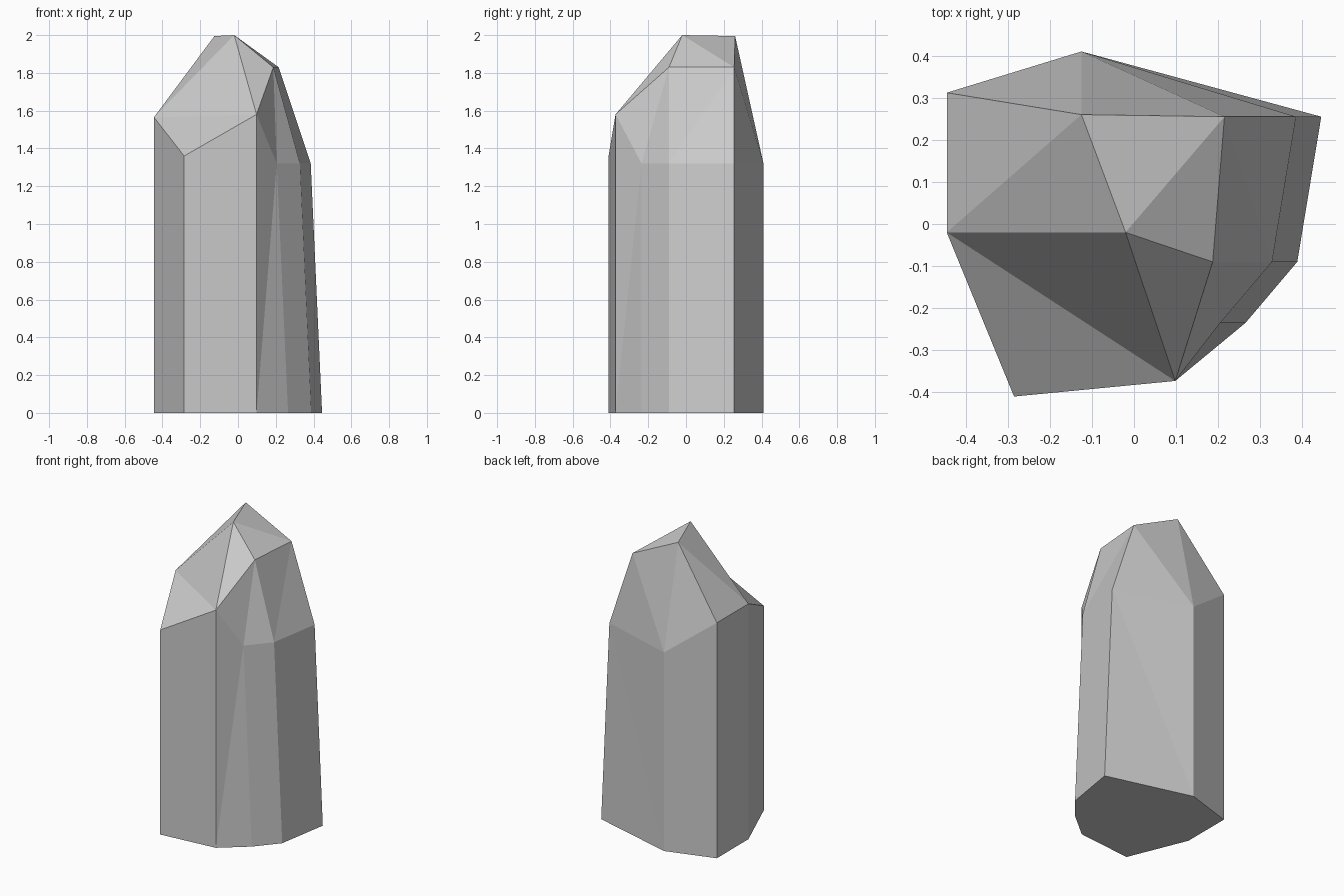
import bpy
import bmesh

cube = bpy.data.objects.get("Cube")
if cube:
    bpy.data.objects.remove(cube, do_unlink=True)

# Pale grey mineral
stone = bpy.data.materials.new("pale_grey_stone")
stone.use_nodes = True
grey = (0.6, 0.6, 0.6, 1.0)
stone.diffuse_color = grey
stone.node_tree.nodes["Principled BSDF"].inputs["Base Color"].default_value = grey

# Column corners, counter-clockwise: base x, y, then shoulder lean in x and height
corners = [
    (-0.285, -0.41, 0.0, 1.36),
    (0.098, -0.373, 0.0, 1.58),
    (0.265, -0.235, -0.06, 1.32),
    (0.388, -0.09, -0.06, 1.32),
    (0.445, 0.255, -0.06, 1.32),
    (-0.125, 0.41, 0.0, 1.32),
    (-0.445, 0.312, 0.0, 1.565),
    (-0.445, -0.02, 0.0, 1.565),
]

bm = bmesh.new()
base = [bm.verts.new((x, y, 0)) for x, y, lean, z in corners]
rim = [bm.verts.new((x + lean, y, z)) for x, y, lean, z in corners]

# Crown points
peak = bm.verts.new((-0.02, -0.02, 2.0))
ridge = bm.verts.new((-0.125, 0.26, 1.995))
right_front = bm.verts.new((0.187, -0.09, 1.83))
right_back = bm.verts.new((0.215, 0.255, 1.83))

# Base and column walls; the twisted walls are split into two facets
bm.faces.new(base[::-1])
for i in range(len(corners)):
    j = (i + 1) % len(corners)
    if i == 1:
        bm.faces.new((base[i], base[j], rim[j]))
        bm.faces.new((base[i], rim[j], rim[i]))
    elif i == 4:
        bm.faces.new((base[i], base[j], rim[i]))
        bm.faces.new((base[j], rim[j], rim[i]))
    else:
        bm.faces.new((base[i], base[j], rim[j], rim[i]))

# Crown facets, each rising from one or two neighbouring rim corners
front, nose, bevel, side, heel, back, left_back, left = rim
for facet in (
    (front, nose, left),
    (left, nose, peak),
    (nose, right_front, peak),
    (nose, bevel, right_front),
    (bevel, side, right_front),
    (side, right_back, right_front),
    (side, heel, right_back),
    (heel, back, right_back),
    (back, ridge, right_back),
    (back, left_back, ridge),
    (left_back, left, ridge),
    (left, peak, ridge),
    (peak, right_front, right_back),
    (peak, right_back, ridge),
):
    bm.faces.new(facet)

bmesh.ops.recalc_face_normals(bm, faces=bm.faces[:])
mesh = bpy.data.meshes.new("crystal")
bm.to_mesh(mesh)
bm.free()
mesh.materials.append(stone)
crystal = bpy.data.objects.new("crystal", mesh)
bpy.context.collection.objects.link(crystal)
